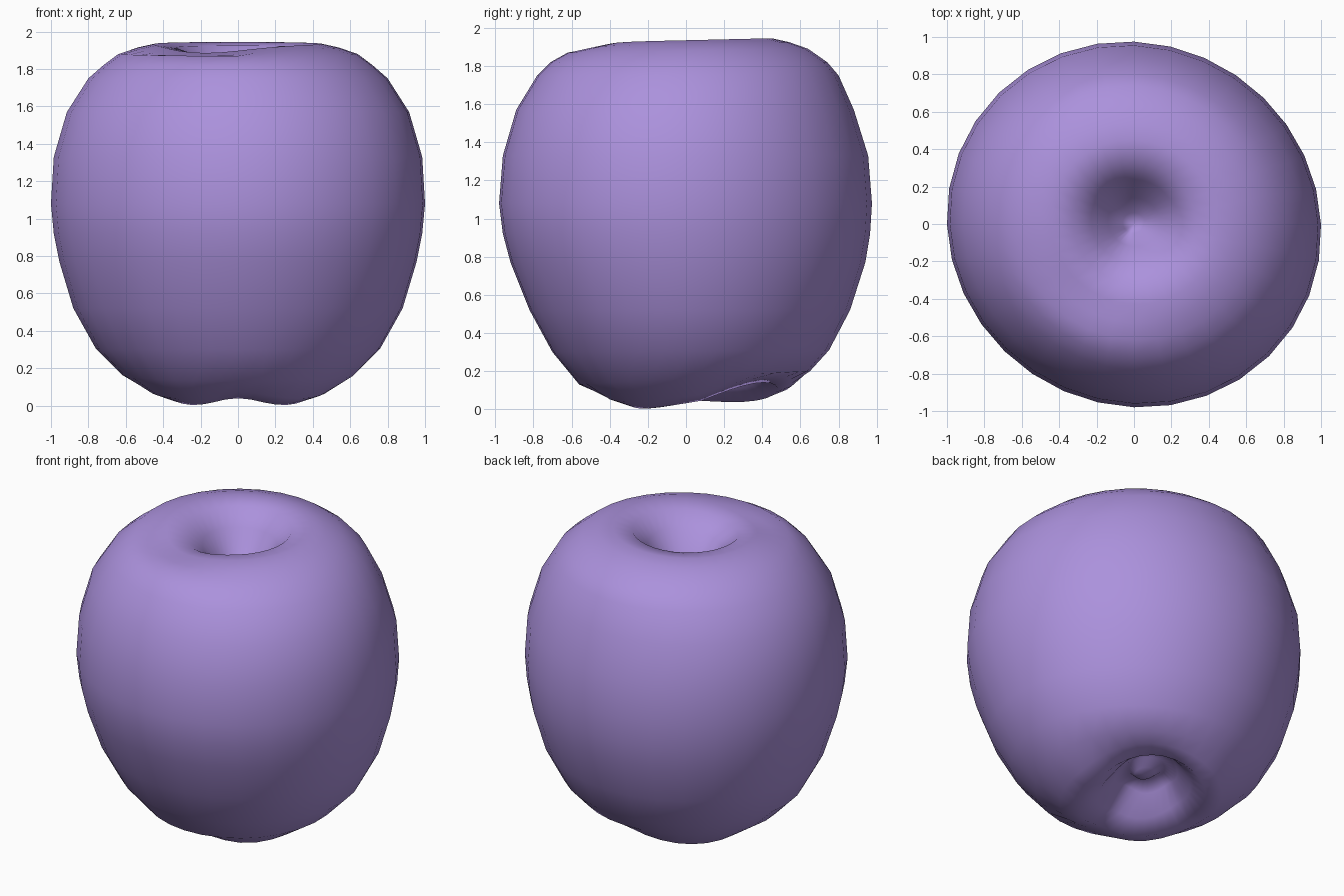
import bpy
import bmesh
import math

SEGMENTS = 32

# Remove the default object
default_cube = bpy.data.objects.get("Cube")
if default_cube:
    bpy.data.objects.remove(default_cube, do_unlink=True)


def make_material(name, color):
    material = bpy.data.materials.new(name)
    material.use_nodes = True
    material.diffuse_color = color
    shader = material.node_tree.nodes["Principled BSDF"]
    shader.inputs["Base Color"].default_value = color
    shader.inputs["Roughness"].default_value = 0.6
    return material


def bump(angle, center, width):
    """Smooth falloff around a direction seen from above."""
    difference = math.remainder(angle - center, math.tau)
    return math.exp(-(difference / width) ** 2)


def make_ring(bm, front_y, front_z, back_y, back_z, half_width, groove=0, lean=0, dent=0):
    """Tilted oval ring: groove raises the front, lean raises the back left
    and lowers the back right, dent lowers the front right."""
    ring = []
    middle_y = (front_y + back_y) / 2
    half_depth = (back_y - front_y) / 2
    for step in range(SEGMENTS):
        angle = math.tau * step / SEGMENTS
        swell = 1 - 0.02 * math.sin(2 * angle)
        x = half_width * swell * math.cos(angle)
        y = middle_y + half_depth * swell * math.sin(angle)
        blend = (1 + math.sin(angle)) / 2
        z = front_z + (back_z - front_z) * blend
        z += groove * bump(angle, -math.pi / 2, 0.5)
        z += lean * math.cos(angle) * max(0, math.sin(angle))
        z -= dent * bump(angle, math.radians(245), 0.7)
        ring.append(bm.verts.new((x, y, z)))
    return ring


# Skin rings: front y, front z, back y, back z, half width
base_nub = [
    (0.04, 0.21, 0.16, 0.23, 0.06),
    (0, 0.25, 0.22, 0.27, 0.11),
]
base_rim = [
    (-0.08, 0.16, 0.31, 0.27, 0.18),
    (-0.2, 0.04, 0.39, 0.18, 0.26),
    (-0.32, -0.02, 0.48, 0.11, 0.36),
    (-0.43, 0.015, 0.56, 0.14, 0.47),
]
body = [
    (-0.56, 0.13, 0.65, 0.2, 0.62),
    (-0.7, 0.3, 0.75, 0.31, 0.76),
    (-0.82, 0.52, 0.86, 0.52, 0.88),
    (-0.92, 0.77, 0.94, 0.77, 0.955),
    (-0.96, 0.92, 0.965, 0.92, 0.985),
    (-0.98, 1.08, 0.975, 1.08, 1),
    (-0.96, 1.33, 0.955, 1.33, 0.985),
    (-0.89, 1.57, 0.88, 1.57, 0.915),
    (-0.78, 1.75, 0.8, 1.75, 0.8),
    (-0.71, 1.82, 0.74, 1.82, 0.72),
    (-0.62, 1.87, 0.64, 1.89, 0.64),
]
top_hollow = [
    (-0.53, 1.905, 0.54, 1.925, 0.54),
    (-0.43, 1.925, 0.45, 1.945, 0.45),
    (-0.32, 1.91, 0.33, 1.925, 0.33),
    (-0.21, 1.84, 0.24, 1.82, 0.23),
    (-0.12, 1.73, 0.14, 1.68, 0.14),
    (-0.05, 1.62, 0.06, 1.6, 0.06),
]

# Fruit skin, closed by a point in each hollow
bm = bmesh.new()
rings = [make_ring(bm, *row) for row in base_nub]
rings += [make_ring(bm, *row, groove=0.06, lean=0.09) for row in base_rim]
rings += [make_ring(bm, *row) for row in body]
rings += [make_ring(bm, *row, dent=0.04) for row in top_hollow]
for lower, upper in zip(rings, rings[1:]):
    for i in range(SEGMENTS):
        j = (i + 1) % SEGMENTS
        bm.faces.new((lower[i], lower[j], upper[j], upper[i]))
base_point = bm.verts.new((0, 0.1, 0.21))
top_point = bm.verts.new((0, 0, 1.57))
for i in range(SEGMENTS):
    j = (i + 1) % SEGMENTS
    bm.faces.new((base_point, rings[0][j], rings[0][i]))
    bm.faces.new((top_point, rings[-1][i], rings[-1][j]))
bmesh.ops.recalc_face_normals(bm, faces=bm.faces)

mesh = bpy.data.meshes.new("fruit_body")
bm.to_mesh(mesh)
bm.free()
mesh.materials.append(make_material("soft_purple", (0.41, 0.285, 0.72, 1)))
mesh.shade_smooth()
fruit = bpy.data.objects.new("fruit_body", mesh)
bpy.context.collection.objects.link(fruit)
